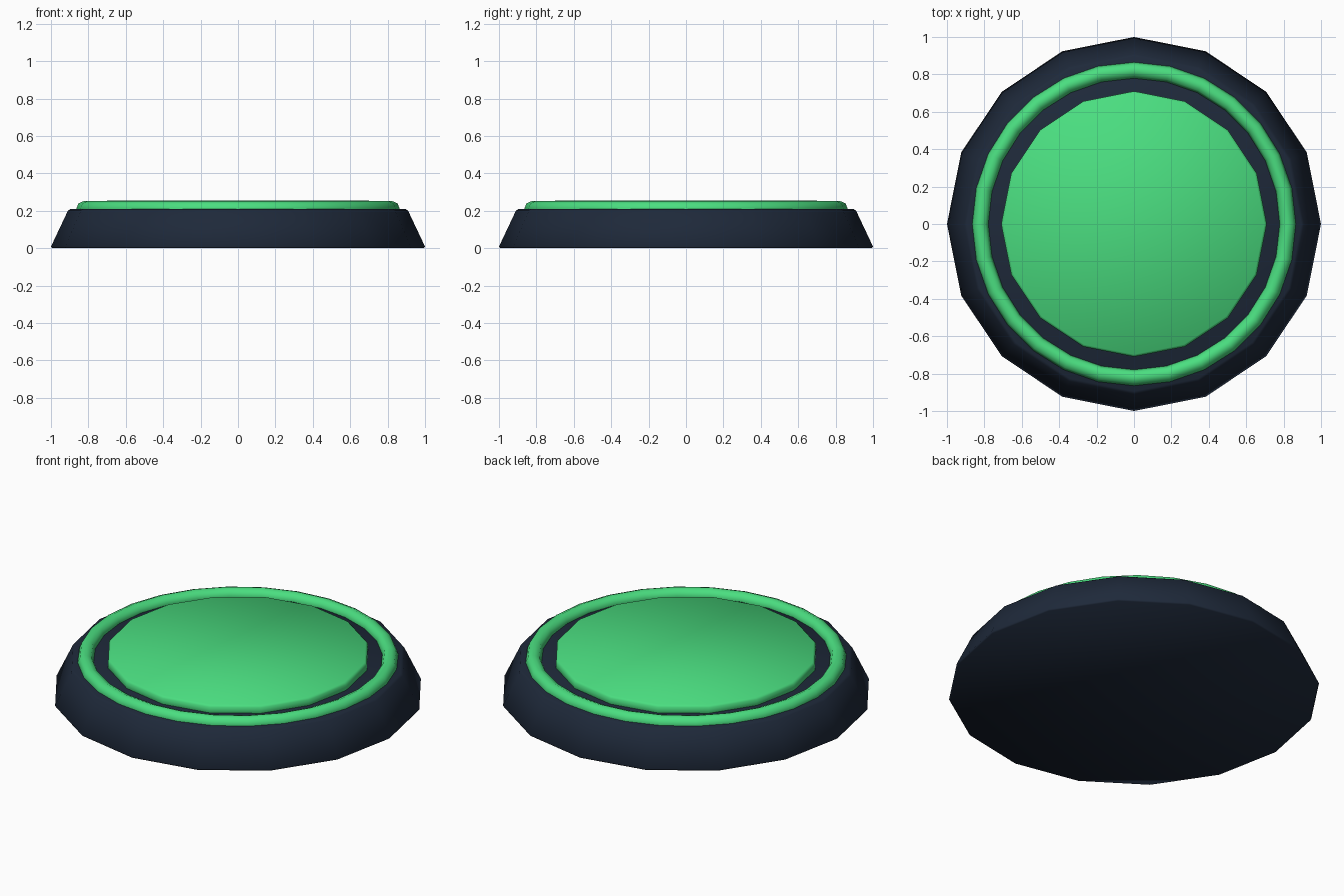
import bpy

cube = bpy.data.objects.get("Cube")
if cube:
    bpy.data.objects.remove(cube, do_unlink=True)


def make_material(name, color):
    mat = bpy.data.materials.new(name)
    mat.use_nodes = True
    mat.diffuse_color = color
    mat.node_tree.nodes["Principled BSDF"].inputs["Base Color"].default_value = color
    return mat


dark_slate = make_material("dark slate", (0.013, 0.022, 0.042, 1))
bright_green = make_material("bright green", (0.069, 0.73, 0.216, 1))


def finish(name, mat):
    obj = bpy.context.object
    obj.name = name
    obj.data.materials.append(mat)
    bpy.ops.object.shade_smooth()
    return obj


def bevelled_drum(name, mat, bottom_r, top_r, z0, z1, bevel):
    """Sixteen-sided drum with softened rims."""
    bpy.ops.mesh.primitive_cone_add(vertices=16, radius1=bottom_r, radius2=top_r,
                                    depth=z1 - z0, location=(0, 0, (z0 + z1) / 2))
    obj = finish(name, mat)
    mod = obj.modifiers.new("rim_bevel", 'BEVEL')
    mod.width = bevel
    mod.segments = 1
    mod.limit_method = 'ANGLE'
    mod.angle_limit = 0.7
    return obj


# Tapered pedestal
bevelled_drum("base", dark_slate, 1.004, 0.905, 0, 0.21, 0.01)

# Raised centre plate
bevelled_drum("centre_plate", bright_green, 0.71, 0.71, 0.19, 0.256, 0.012)

# Ring around the plate
bpy.ops.mesh.primitive_torus_add(major_segments=28, minor_segments=8,
                                 major_radius=0.822, minor_radius=0.043,
                                 location=(0, 0, 0.21))
finish("outer_ring", bright_green)
